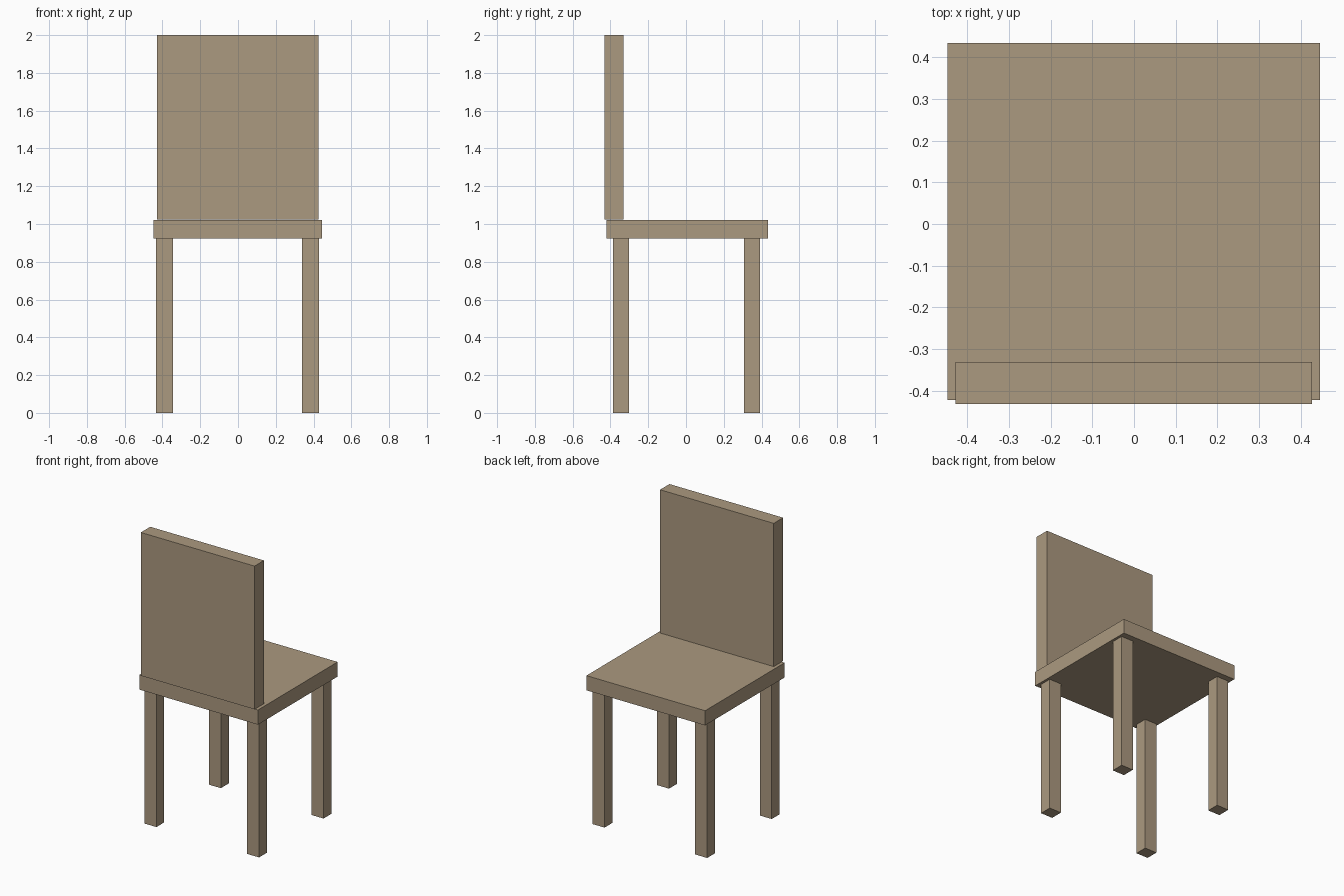
import bpy

if "Cube" in bpy.data.objects:
    bpy.data.objects.remove(bpy.data.objects["Cube"])

wood = bpy.data.materials.new("tan_wood")
wood.diffuse_color = (0.41, 0.32, 0.215, 1)
wood.use_nodes = True
wood.node_tree.nodes["Principled BSDF"].inputs["Base Color"].default_value = wood.diffuse_color


def box(name, x, y, z):
    """Box spanning the given (min, max) ranges."""
    spans = (x, y, z)
    bpy.ops.mesh.primitive_cube_add(size=1, location=[(a + b) / 2 for a, b in spans])
    ob = bpy.context.object
    ob.name = name
    ob.scale = [b - a for a, b in spans]
    bpy.ops.object.transform_apply(location=False, rotation=False, scale=True)
    ob.data.materials.append(wood)
    return ob


# Seat slab and upright backrest
box("seat", (-0.448, 0.446), (-0.422, 0.434), (0.922, 1.022))
box("backrest", (-0.429, 0.427), (-0.432, -0.331), (1.025, 2.0))

# Four legs, one under each corner
for side, x in (("left", (-0.434, -0.344)), ("right", (0.339, 0.429))):
    for end, y in (("front", (-0.386, -0.302)), ("back", (0.307, 0.392))):
        box(f"{end}_{side}_leg", x, y, (0.0, 0.922))
